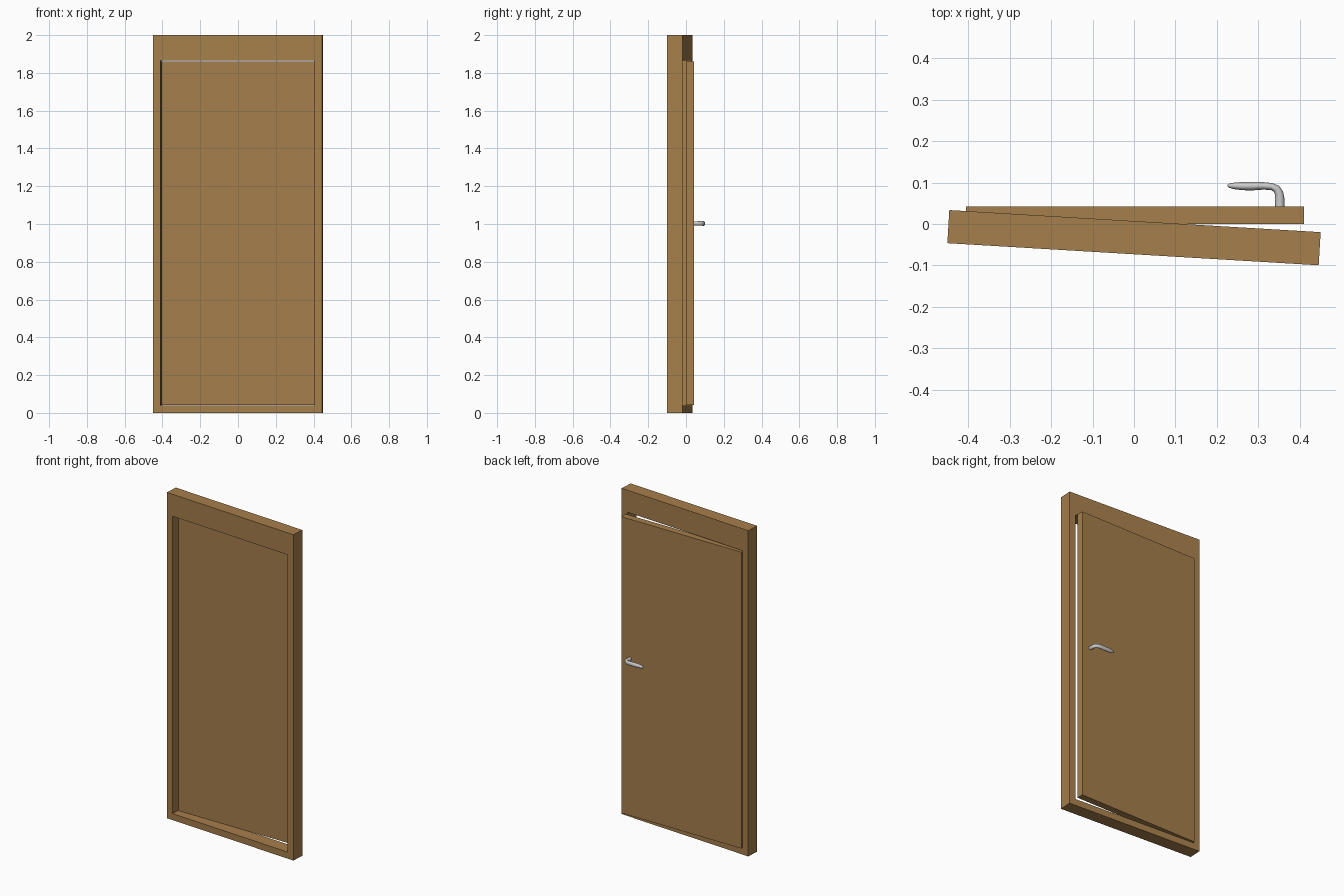
import bpy, bmesh, math
from mathutils import Vector

if "Cube" in bpy.data.objects:
    bpy.data.objects.remove(bpy.data.objects["Cube"])

wood = bpy.data.materials.new("wood")
wood.diffuse_color = (0.38, 0.21, 0.07, 1)
wood.use_nodes = True
wood.node_tree.nodes["Principled BSDF"].inputs["Base Color"].default_value = wood.diffuse_color


def finish(name, bm, mat=None):
    bmesh.ops.recalc_face_normals(bm, faces=bm.faces)
    me = bpy.data.meshes.new(name)
    bm.to_mesh(me)
    bm.free()
    ob = bpy.data.objects.new(name, me)
    bpy.context.collection.objects.link(ob)
    if mat:
        me.materials.append(mat)
    return ob


def rect(bm, x0, x1, z0, z1, y):
    return [bm.verts.new((x, y, z)) for x, z in ((x0, z0), (x1, z0), (x1, z1), (x0, z1))]


# Door frame: one closed ring with a through opening, turned slightly about z
bm = bmesh.new()
W, D, OW = 0.449, 0.04, 0.409
outer_f, outer_b = rect(bm, -W, W, 0, 2, -D), rect(bm, -W, W, 0, 2, D)
inner_f, inner_b = rect(bm, -OW, OW, 0.04, 1.865, -D), rect(bm, -OW, OW, 0.04, 1.865, D)
for a, b in ((outer_f, inner_f), (inner_f, inner_b), (inner_b, outer_b), (outer_b, outer_f)):
    for i in range(4):
        j = (i + 1) % 4
        bm.faces.new((a[i], a[j], b[j], b[i]))
frame = finish("door_frame", bm, wood)
frame.location = (0, -0.033, 0)
frame.rotation_euler.z = math.radians(-3.4)

# Door leaf
bm = bmesh.new()
a, b = rect(bm, -0.405, 0.41, 0.041, 1.86, 0), rect(bm, -0.405, 0.41, 0.041, 1.86, 0.042)
bm.faces.new(a)
bm.faces.new(b)
for i in range(4):
    j = (i + 1) % 4
    bm.faces.new((a[i], a[j], b[j], b[i]))
finish("door_leaf", bm, wood)

# Lever handle: elliptical sections lofted along a bent path (x, y, half width, half height)
path = [(0.352, 0.040, 0.0115, 0.0115), (0.352, 0.062, 0.0110, 0.0115),
        (0.350, 0.075, 0.0105, 0.012), (0.344, 0.085, 0.0095, 0.012),
        (0.332, 0.0905, 0.0085, 0.0125), (0.312, 0.092, 0.0090, 0.013),
        (0.285, 0.0915, 0.0105, 0.013), (0.260, 0.0915, 0.0098, 0.0125),
        (0.240, 0.092, 0.0075, 0.010), (0.230, 0.0925, 0.0050, 0.007),
        (0.226, 0.093, 0.0020, 0.003)]
bm = bmesh.new()
N = 16
rings = []
for k, (x, y, w, h) in enumerate(path):
    p, q = path[max(k - 1, 0)], path[min(k + 1, len(path) - 1)]
    t = Vector((q[0] - p[0], q[1] - p[1], 0)).normalized()
    side = Vector((-t.y, t.x, 0))
    c = Vector((x, y, 1.003))
    ang = [2 * math.pi * i / N for i in range(N)]
    rings.append([bm.verts.new(c + side * w * math.cos(s) + Vector((0, 0, h * math.sin(s)))) for s in ang])
for r, s in zip(rings, rings[1:]):
    for i in range(N):
        j = (i + 1) % N
        bm.faces.new((r[i], r[j], s[j], s[i]))
bm.faces.new(rings[0])
bm.faces.new(rings[-1])
handle = finish("door_handle", bm)
bpy.context.view_layer.objects.active = handle
handle.select_set(True)
bpy.ops.object.shade_smooth_by_angle(angle=math.radians(50))
